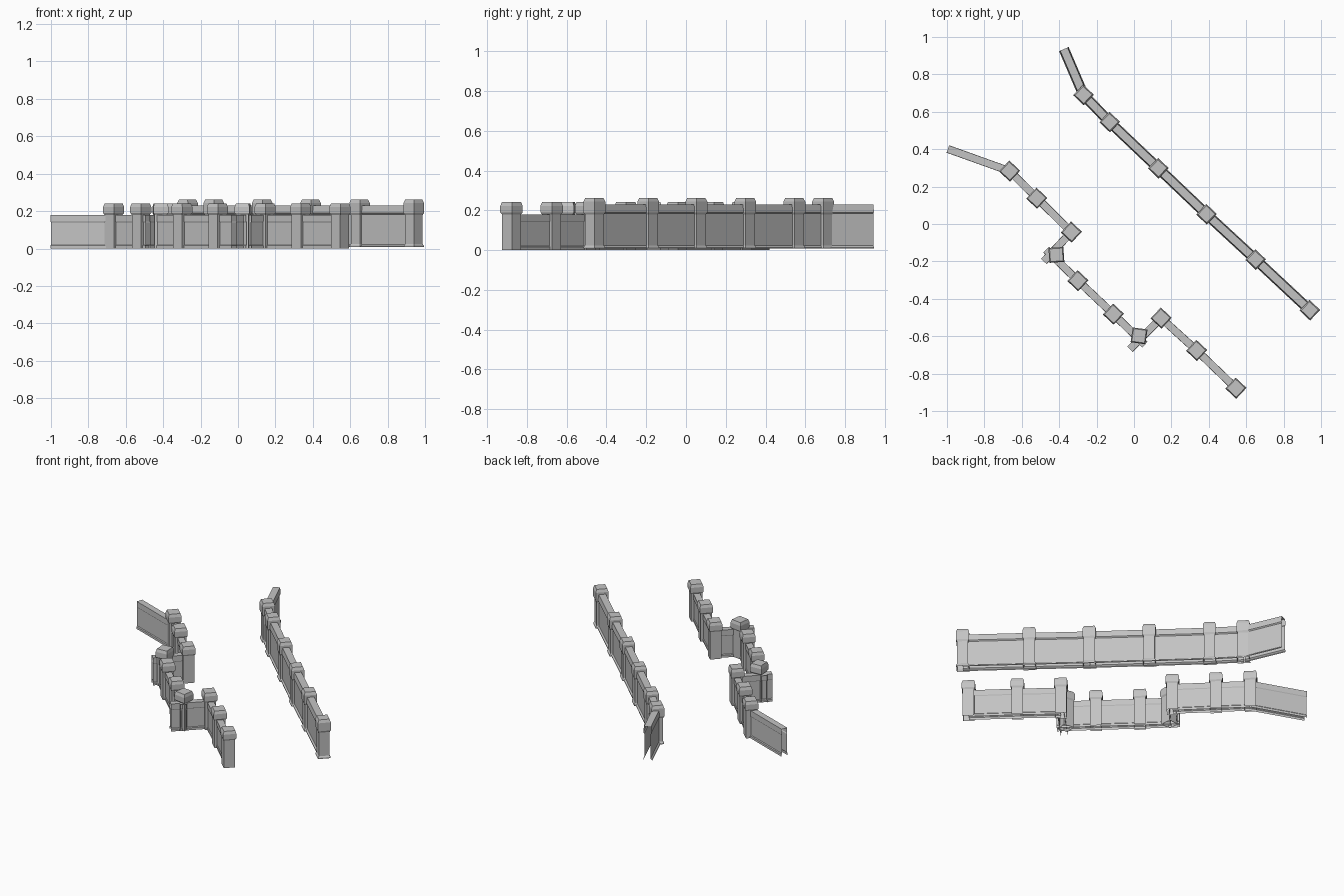
import bpy, bmesh, math
from mathutils import Vector

if "Cube" in bpy.data.objects:
    bpy.data.objects.remove(bpy.data.objects["Cube"])

stone = bpy.data.materials.new("grey stone")
stone.diffuse_color = (0.55, 0.55, 0.55, 1)
stone.use_nodes = True
stone.node_tree.nodes["Principled BSDF"].inputs["Base Color"].default_value = stone.diffuse_color


def finish(name, bm):
    bmesh.ops.recalc_face_normals(bm, faces=bm.faces)
    mesh = bpy.data.meshes.new(name)
    bm.to_mesh(mesh)
    bm.free()
    mesh.materials.append(stone)
    obj = bpy.data.objects.new(name, mesh)
    bpy.context.collection.objects.link(obj)
    return obj


def wall(name, a, b, half_profile):
    """Sweep a mirrored (half thickness, height) profile from a to b, open below."""
    a, b = Vector(a), Vector(b)
    d = (b - a).normalized()
    n = Vector((-d.y, d.x))
    outline = [(-w, z) for w, z in half_profile] + [(w, z) for w, z in reversed(half_profile)]
    bm = bmesh.new()
    rows = [[bm.verts.new((p.x + n.x * w, p.y + n.y * w, z)) for w, z in outline] for p in (a, b)]
    for i in range(len(outline) - 1):
        bm.faces.new((rows[0][i], rows[1][i], rows[1][i + 1], rows[0][i + 1]))
    finish(name, bm)


def post(name, at, angle, levels):
    """Square post built from (half width, height) levels, closed on top."""
    bm = bmesh.new()
    rings = []
    for h, z in levels:
        ring = []
        for k in range(4):
            t = math.radians(angle + 45 + 90 * k)
            r = h * math.sqrt(2)
            ring.append(bm.verts.new((at[0] + r * math.cos(t), at[1] + r * math.sin(t), z)))
        rings.append(ring)
    for lo, hi in zip(rings, rings[1:]):
        for k in range(4):
            bm.faces.new((lo[k], lo[(k + 1) % 4], hi[(k + 1) % 4], hi[k]))
    bm.faces.new(rings[-1])
    finish(name, bm)


# Cross-sections
tall_wall = [(0.028, 0.008), (0.028, 0.014), (0.019, 0.022), (0.019, 0.183),
             (0.025, 0.19), (0.025, 0.2), (0.021, 0.23)]
low_wall = [(0.021, 0.0), (0.021, 0.015), (0.017, 0.02), (0.017, 0.14), (0.02, 0.145), (0.02, 0.18)]
tall_post = [(0.038, 0.008), (0.038, 0.016), (0.033, 0.024), (0.033, 0.178),
             (0.039, 0.19), (0.039, 0.243), (0.032, 0.262)]
low_post = [(0.034, 0.0), (0.034, 0.18), (0.04, 0.19), (0.04, 0.222), (0.034, 0.241)]

# Rear parapet: straight run with a bent open end
rear = [(-0.375, 0.935), (-0.27, 0.69), (-0.13, 0.545), (0.13, 0.298),
        (0.388, 0.052), (0.65, -0.19), (0.94, -0.461)]
for i, (a, b) in enumerate(zip(rear, rear[1:])):
    wall(f"rear_wall_{i}", a, b, tall_wall)
    post(f"rear_post_{i}", b, -43.5, tall_post)

# Front parapet: runs either side of a projecting bay
low_runs = [
    ((-0.995, 0.401), (-0.665, 0.283)),
    ((-0.665, 0.283), (-0.335, -0.043)),
    ((-0.335, -0.043), (-0.482, -0.2)),
    ((-0.47, -0.137), (-0.3, -0.303)),
    ((-0.3, -0.303), (-0.11, -0.482)),
    ((-0.11, -0.482), (0.058, -0.645)),
    ((0.145, -0.503), (-0.022, -0.67)),
    ((0.145, -0.503), (0.335, -0.676)),
    ((0.335, -0.676), (0.545, -0.878)),
]
for i, (a, b) in enumerate(low_runs):
    wall(f"front_wall_{i}", a, b, low_wall)

low_posts = [(-0.665, 0.283, -43), (-0.52, 0.138, -43), (-0.335, -0.043, -43),
             (-0.415, -0.165, 4), (-0.3, -0.303, -43), (-0.11, -0.482, -43),
             (0.027, -0.598, -8), (0.145, -0.503, -43), (0.335, -0.676, -43),
             (0.545, -0.878, -43)]
for i, (x, y, angle) in enumerate(low_posts):
    post(f"front_post_{i}", (x, y), angle, low_post)
